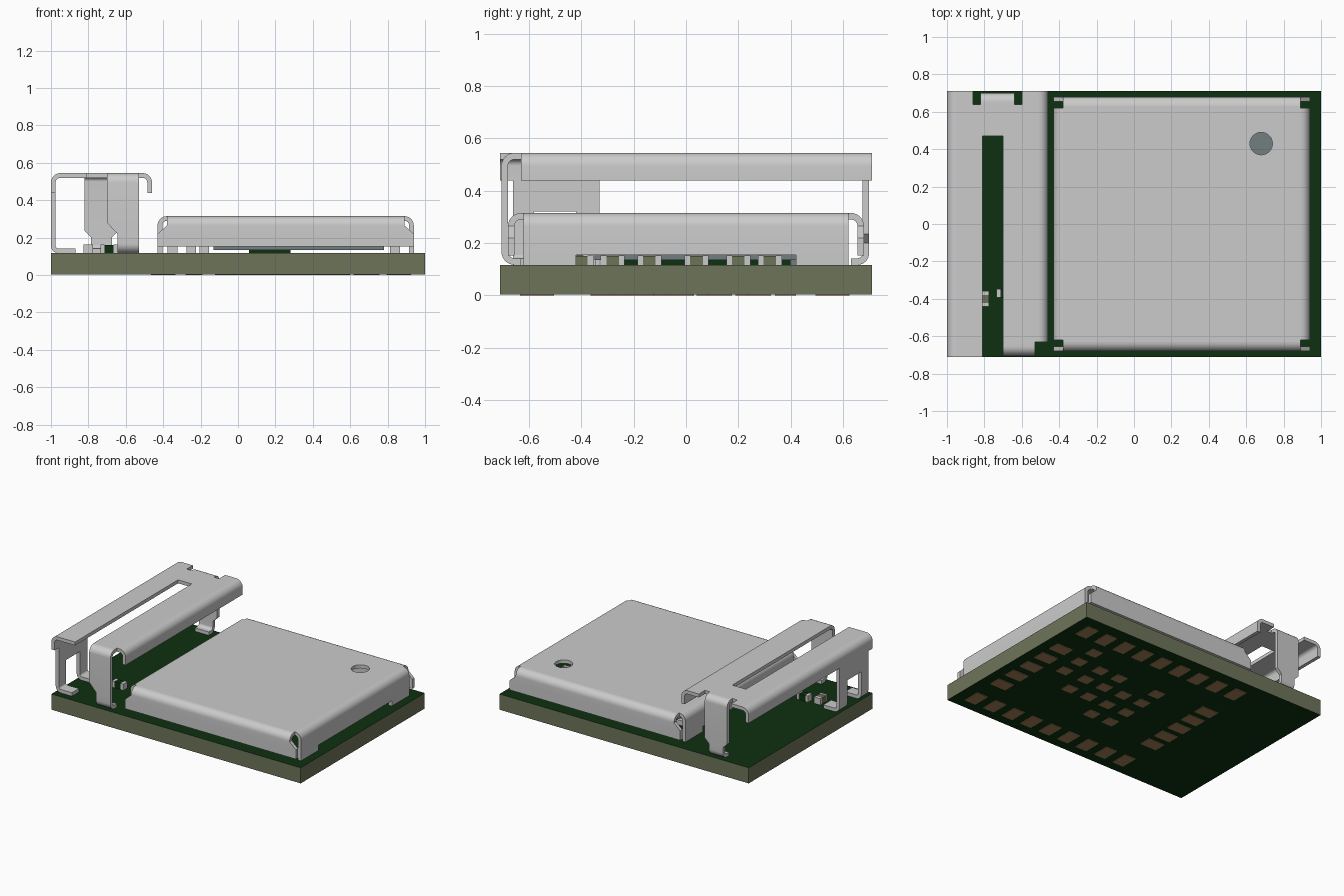
import bpy, bmesh, math
from mathutils import Vector

if "Cube" in bpy.data.objects:
    bpy.data.objects.remove(bpy.data.objects["Cube"])


def mat(name, rgb):
    m = bpy.data.materials.new(name)
    m.diffuse_color = (*rgb, 1)
    m.use_nodes = True
    m.node_tree.nodes["Principled BSDF"].inputs["Base Color"].default_value = m.diffuse_color
    return m


GREEN = mat("dark_green_mask", (0.004, 0.030, 0.005))
OLIVE = mat("olive_laminate", (0.155, 0.175, 0.100))
METAL = mat("light_grey_metal", (0.60, 0.60, 0.60))
COPPER = mat("brown_copper", (0.36, 0.22, 0.10))
SLATE = mat("slate_chip", (0.17, 0.21, 0.21))


def finish(name, bm, *mats):
    bmesh.ops.recalc_face_normals(bm, faces=bm.faces)
    me = bpy.data.meshes.new(name)
    bm.to_mesh(me)
    bm.free()
    ob = bpy.data.objects.new(name, me)
    bpy.context.collection.objects.link(ob)
    for m in mats:
        me.materials.append(m)
    return ob


def plate(name, outline, z0, z1, material):
    """Flat outline extruded from z0 to z1."""
    bm = bmesh.new()
    f = bm.faces.new([bm.verts.new((x, y, z0)) for x, y in outline])
    new = bmesh.ops.extrude_face_region(bm, geom=[f])["geom"]
    bmesh.ops.translate(bm, vec=(0, 0, z1 - z0),
                        verts=[v for v in new if isinstance(v, bmesh.types.BMVert)])
    return finish(name, bm, material)


def box(name, x0, x1, y0, y1, z0, z1, material):
    return plate(name, [(x0, y0), (x1, y0), (x1, y1), (x0, y1)], z0, z1, material)


def strip(name, path, along, width, r=0.05, t=0.025):
    """Bent sheet: path is the outer profile, width(z) gives its (lo, hi) extent."""
    P = [Vector(p) for p in path]
    side, samples = 0, []
    turns = [0] * len(P)
    for i in range(1, len(P) - 1):
        a, b = P[i] - P[i - 1], P[i + 1] - P[i]
        turns[i] = a.x * b.y - a.y * b.x
        if abs(turns[i]) > 1e-6:
            side = 1 if turns[i] > 0 else -1
    for i, p in enumerate(P):
        d = (P[min(i + 1, len(P) - 1)] - P[min(i, len(P) - 2)]).normalized()
        n = Vector((-d.y, d.x)) * side
        if abs(turns[i]) < 1e-6:
            samples.append((p, n))
            continue
        e = (p - P[i - 1]).normalized()
        n0 = Vector((-e.y, e.x)) * side
        c = p - e * r + n0 * r
        for k in range(9):
            s = math.radians(90 * k / 8)
            m = n0 * math.cos(s) - e * math.sin(s)
            samples.append((c - m * r, m))
    bm = bmesh.new()
    rings = []
    for p, n in samples:
        lo, hi = width(p.y)
        q = p + n * t
        pts = [(lo, p), (hi, p), (hi, q), (lo, q)]
        rings.append([bm.verts.new((w, v.x, v.y) if along == 'x' else (v.x, w, v.y))
                      for w, v in pts])
    for A, B in zip(rings, rings[1:]):
        for k in range(4):
            bm.faces.new((A[k], A[k - 1], B[k - 1], B[k]))
    bm.faces.new(rings[0])
    bm.faces.new(rings[-1])
    bmesh.ops.remove_doubles(bm, verts=bm.verts, dist=1e-5)
    ob = finish(name, bm, METAL)
    bpy.context.view_layer.objects.active = ob
    bpy.ops.object.select_all(action='DESELECT')
    ob.select_set(True)
    bpy.ops.object.shade_smooth_by_angle(angle=math.radians(35))
    return ob


def taper(top, low, z_top, z_low):
    """Width function going from top to low between two heights."""
    def f(z):
        k = min(1, max(0, (z_top - z) / (z_top - z_low)))
        return [a + (b - a) * k for a, b in zip(top, low)]
    return f


def fixed(lo, hi):
    return lambda z: (lo, hi)


# Circuit board: green faces, olive edges
B = 0.117
board = box("circuit_board", -1, 1, -0.71, 0.71, 0.004, B, GREEN)
board.data.materials.append(OLIVE)
for f in board.data.polygons:
    f.material_index = 0 if abs(f.normal.z) > 0.5 else 1


# Copper pads underneath
def pad(x, y, w, h):
    box("copper_pad", x - w / 2, x + w / 2, y - h / 2, y + h / 2, 0, 0.005, COPPER)


for i in range(9):
    for y in (-0.57, 0.56):
        pad(0.87 - 0.158 * i, y, 0.09, 0.13)
for i in range(5):
    pad(0.86, 0.28 - 0.15 * i, 0.13, 0.09)
    pad(-0.40, 0.26 - 0.137 * i, 0.13, 0.09)
grid = {0.66: (0.38, 0.23, 0.08), 0.48: (0.23, 0.08, -0.08), 0.32: (0.23, 0.08, -0.08),
        0.16: (0.08, -0.08, -0.24), 0.0: (0.23, 0.08, -0.08, -0.24)}
for x, ys in grid.items():
    for y in ys:
        pad(x, y, 0.085, 0.08)

# Shield can: top plate with a round hole, four bent walls
top = box("shield_top", -0.38, 0.89, -0.63, 0.63, 0.29, 0.315, METAL)
bpy.ops.mesh.primitive_cylinder_add(vertices=48, radius=0.06, depth=0.2, location=(0.68, 0.43, 0.3))
cutter = bpy.context.object
cutter.hide_render = True
mod = top.modifiers.new("hole", 'BOOLEAN')
mod.operation, mod.solver, mod.object = 'DIFFERENCE', 'EXACT', cutter
bpy.context.view_layer.objects.active = top
bpy.ops.object.modifier_apply(modifier="hole")
bpy.data.objects.remove(cutter)

for s in (-1, 1):
    strip("shield_long_wall", [(s * 0.63, 0.315), (s * 0.68, 0.315), (s * 0.68, 0.22), (s * 0.68, 0.152)],
          'x', taper((-0.38, 0.89), (-0.43, 0.94), 0.265, 0.22))
for x0, x1, inner in ((-0.38, -0.43, -0.405), (0.89, 0.94, 0.915)):
    strip("shield_end_wall", [(x0, 0.315), (x1, 0.315), (x1, 0.155)], 'y', fixed(-0.62, 0.62))
    for y0 in (-0.62, 0.42):
        box("shield_foot", min(x1, inner), max(x1, inner), y0, y0 + 0.20, B, 0.155, METAL)

# Raised antenna: slotted top plate
T = 0.545
plate("antenna_top", [(-0.95, -0.71), (-0.81, -0.71), (-0.81, 0.47), (-0.70, 0.47), (-0.70, -0.64),
                      (-0.53, -0.64), (-0.53, -0.63), (-0.51, -0.63), (-0.51, 0.71), (-0.60, 0.71),
                      (-0.60, 0.64), (-0.86, 0.64), (-0.86, 0.71), (-0.95, 0.71)], T - 0.025, T, METAL)
strip("antenna_left_lip", [(-0.95, T), (-1, T), (-1, 0.44)], 'y', fixed(-0.71, 0.71))
strip("antenna_right_lip", [(-0.51, T), (-0.46, T), (-0.46, 0.44)], 'y', fixed(-0.63, 0.71))

# Antenna legs with feet turned inward
strip("antenna_back_leg", [(0.64, T), (0.70, T), (0.70, 0.235), (0.70, 0.20), (0.70, B), (0.63, B)],
      'x', taper((-0.82, -0.64), (-0.785, -0.675), 0.235, 0.20), r=0.045)
strip("antenna_front_leg", [(-0.64, T), (-0.705, T), (-0.705, 0.28), (-0.705, 0.22), (-0.705, B), (-0.63, B)],
      'x', taper((-0.70, -0.53), (-0.645, -0.53), 0.28, 0.22), r=0.05)
box("antenna_side_panel", -1, -0.975, -0.66, -0.33, 0.32, 0.44, METAL)
for lo, hi in ((-0.66, -0.58), (-0.42, -0.33)):
    strip("antenna_side_leg", [(-1, 0.32), (-1, B), (-0.87, B)], 'y', fixed(lo, hi), r=0.04)


# Small parts with metal end caps
def passive(x, y, lx, ly, body, h=0.035):
    box("component_body", x - lx / 2, x + lx / 2, y - ly / 2, y + ly / 2, B, B + h - 0.002, body)
    for s in (-1, 1):
        if lx > ly:
            c, w = x + s * lx * 0.39, lx * 0.12
            box("component_cap", c - w, c + w, y - ly / 2 - .001, y + ly / 2 + .001, B, B + h, METAL)
        else:
            c, w = y + s * ly * 0.39, ly * 0.12
            box("component_cap", x - lx / 2 - .001, x + lx / 2 + .001, c - w, c + w, B, B + h, METAL)


passive(-0.69, -0.37, 0.09, 0.045, GREEN, 0.046)
passive(-0.80, -0.40, 0.05, 0.08, OLIVE, 0.046)
for y in (-0.40, -0.28, -0.14, 0.04, 0.20, 0.32):
    passive(0.84, y, 0.05, 0.09, OLIVE)
for i, x in enumerate((-0.35, -0.25, -0.18)):
    for y in (-0.5, -0.25, 0.05, 0.35):
        passive(x, y + 0.03 * i, 0.05, 0.09, OLIVE if i % 2 else SLATE)

# Main chip under the shield hole
box("main_chip", -0.13, 0.78, -0.35, 0.52, 0.135, 0.155, SLATE)
box("chip_base", 0.06, 0.28, -0.30, 0.40, B, 0.135, GREEN)
